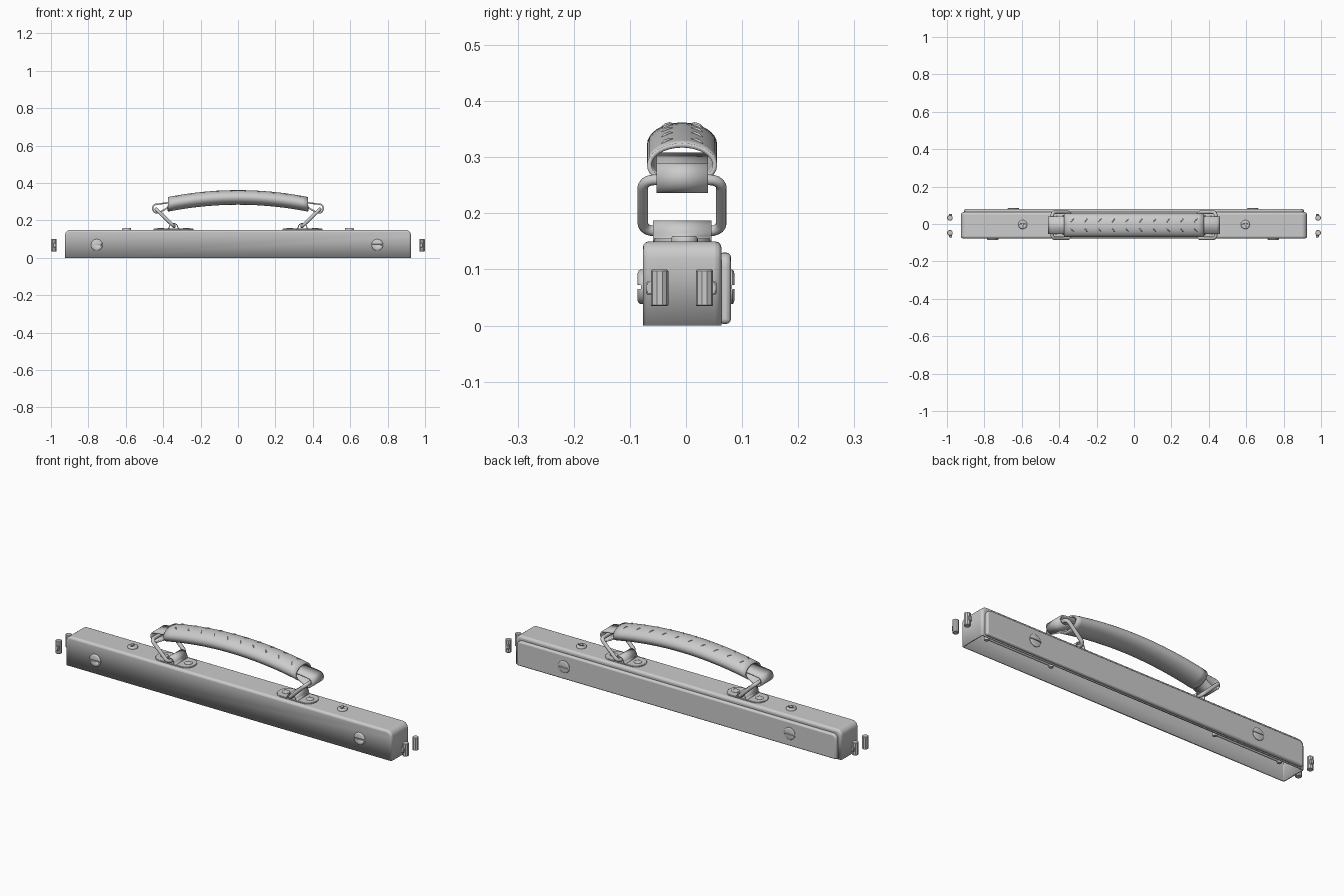
import bpy, bmesh
from math import sin, cos, pi, radians, sqrt
from mathutils import Matrix, Vector

if "Cube" in bpy.data.objects:
    bpy.data.objects.remove(bpy.data.objects["Cube"])

YC = -0.007  # body centre line in y


def finish(name, bm, bevel=0, segs=3, solid=0, angle=35):
    bmesh.ops.recalc_face_normals(bm, faces=bm.faces)
    me = bpy.data.meshes.new(name)
    bm.to_mesh(me)
    bm.free()
    ob = bpy.data.objects.new(name, me)
    bpy.context.collection.objects.link(ob)
    bpy.ops.object.select_all(action='DESELECT')
    ob.select_set(True)
    bpy.context.view_layer.objects.active = ob
    bpy.ops.object.shade_smooth_by_angle(angle=radians(angle))
    if bevel:
        m = ob.modifiers.new("bevel", 'BEVEL')
        m.width, m.segments, m.limit_method, m.angle_limit = bevel, segs, 'ANGLE', radians(40)
    if solid:
        m = ob.modifiers.new("solid", 'SOLIDIFY')
        m.thickness, m.offset = solid, -1
    return ob


def box(name, lo, hi, corner=0, open_bottom=False, **kw):
    """Box with optional rounded upper end corners and open underside."""
    bm = bmesh.new()
    bmesh.ops.create_cube(bm, size=1)
    for v in bm.verts:
        v.co = [l + (c + 0.5) * (h - l) for c, l, h in zip(v.co, lo, hi)]
    if corner:
        es = [e for e in bm.edges if all(abs(v.co.z - hi[2]) < 1e-5 for v in e.verts)
              and abs(e.verts[0].co.x - e.verts[1].co.x) < 1e-5]
        bmesh.ops.bevel(bm, geom=es, offset=corner, segments=6, profile=0.5, affect='EDGES')
    if open_bottom:
        bm.normal_update()
        bmesh.ops.delete(bm, geom=[f for f in bm.faces if f.normal.z < -0.9], context='FACES')
    return finish(name, bm, **kw)


def strip(name, path, y0, y1, closed=False, **kw):
    """Sheet from an xz path, drawn out along y."""
    bm = bmesh.new()
    a = [bm.verts.new((x, y0, z)) for x, z in path]
    b = [bm.verts.new((x, y1, z)) for x, z in path]
    n = len(path)
    for i in range(n if closed else n - 1):
        j = (i + 1) % n
        bm.faces.new((a[i], a[j], b[j], b[i]))
    return finish(name, bm, **kw)


def rod(name, pts, r, cyclic=False):
    cu = bpy.data.curves.new(name, 'CURVE')
    cu.dimensions, cu.bevel_depth, cu.bevel_resolution = '3D', r, 3
    cu.use_fill_caps = True
    sp = cu.splines.new('POLY')
    sp.points.add(len(pts) - 1)
    for p, c in zip(sp.points, pts):
        p.co = (*c, 1)
    sp.use_cyclic_u = cyclic
    ob = bpy.data.objects.new(name, cu)
    bpy.context.collection.objects.link(ob)
    return ob


def screw(name, loc, normal, r, h, slots=1, sink=0.006):
    """Domed round head with one or two cut slots."""
    rot = Vector((0, 0, 1)).rotation_difference(Vector(normal)).to_matrix().to_4x4()
    mat = Matrix.Translation(loc) @ rot
    bm = bmesh.new()
    rings = [(r, -sink), (r, h * .45), (r * .93, h * .8), (r * .8, h)]
    prev = None
    for rr, z in rings:
        ring = [bm.verts.new((rr * cos(2 * pi * i / 28), rr * sin(2 * pi * i / 28), z)) for i in range(28)]
        if prev:
            for i in range(28):
                bm.faces.new((prev[i], prev[(i + 1) % 28], ring[(i + 1) % 28], ring[i]))
        else:
            bm.faces.new(ring)
        prev = ring
    bm.faces.new(prev)
    bm.transform(mat)
    head = finish(name, bm)
    for k in range(slots):
        cb = bmesh.new()
        bmesh.ops.create_cube(cb, size=1)
        size = (2.2 * r if slots == 1 else 1.2 * r, r * .22, h * 1.2)
        cb.transform(mat @ Matrix.Rotation(k * pi / 2, 4, 'Z') @ Matrix.Translation((0, 0, h))
                     @ Matrix.Diagonal((*size, 1)))
        cut = finish(name + "_slot_cutter", cb)
        cut.hide_render = True
        cut.hide_viewport = True
        m = head.modifiers.new("slot", 'BOOLEAN')
        m.operation, m.object, m.solver = 'DIFFERENCE', cut, 'EXACT'


# Case shell (open underneath) and raised back cover
box("case_shell", (-.925, -.077, 0), (.925, .063, .15), corner=.03, open_bottom=True, bevel=.011, solid=.008)
box("back_cover", (-.908, .058, .003), (.908, .08, .13), corner=.025, bevel=.008)

# Grip tube: oval section swept along a shallow arch
RY, RZ = .0625, .039


def arch(x):
    return .323 - .037 * (x / .375) ** 2


bm = bmesh.new()
prev = None
for i in range(25):
    x = -.375 + .75 * i / 24
    ring = [bm.verts.new((x, YC + RY * cos(2 * pi * k / 32), arch(x) + RZ * sin(2 * pi * k / 32)))
            for k in range(32)]
    if prev:
        for k in range(32):
            bm.faces.new((prev[k], prev[(k + 1) % 32], ring[(k + 1) % 32], ring[k]))
    prev = ring
finish("grip", bm, solid=.008)

# Two rows of slanted stitches on top of the grip
for i in range(10):
    for side in (-1, 1):
        x = -.33 + .0733 * i
        pts = []
        for t in (-1, -.4, .4, 1):
            dy = side * .026 + t * .009
            px = x + side * t * .007
            pts.append((px, YC + dy, arch(px) + RZ * sqrt(1 - (dy / RY) ** 2) + .001 - .003 * (abs(t) == 1)))
        rod("stitch", pts, .0025)

for s in (-1, 1):
    # Inner strap folded around the ring
    path = [(.30, .308), (.36, .30)]
    path += [(.432 + .028 * cos(radians(a)), .264 + .028 * sin(radians(a))) for a in range(65, -126, -10)]
    path += [(.36, .272), (.30, .286)]
    strip("handle_strap", [(s * x, z) for x, z in path], YC - .046, YC + .046, solid=.008, angle=50)

    # Rectangular wire ring, leaning outward
    d = Vector((s * .72, 0, .69))
    c = Vector((s * .39, YC, .214))
    pts = []
    for q, (u, v) in enumerate(((1, 1), (-1, 1), (-1, -1), (1, -1))):
        for k in range(6):
            a = pi / 2 * (q + k / 5)
            pts.append(c + Vector((0, u * .05 + .02 * cos(a), 0)) + d * (v * .046 + .02 * sin(a)))
    rod("ring", pts, .0095, cyclic=True)

    # Base tab with rounded ends, a hump holding the ring, and two rivets
    bm = bmesh.new()
    out = []
    for e in (1, -1):
        for k in range(13):
            a = -pi / 2 + pi * k / 12
            out.append(bm.verts.new((s * .345 + e * (.062 + .044 * cos(a)), YC + e * .05 * sin(a), .148)))
    f = bm.faces.new(out)
    ex = bmesh.ops.extrude_face_region(bm, geom=[f])
    bmesh.ops.translate(bm, vec=(0, 0, .008), verts=[g for g in ex['geom'] if isinstance(g, bmesh.types.BMVert)])
    finish("base_tab", bm, bevel=.002, segs=2)
    hump = [(s * .345 + .037, .154)]
    hump += [(s * .345 + .026 * cos(radians(a)), .160 + .027 * sin(radians(a))) for a in range(0, 181, 12)]
    hump += [(s * .345 - .037, .154)]
    strip("ring_hump", hump, YC - .052, YC + .052, solid=.005, angle=60)
    for x in (.277, .413):
        screw("rivet", (s * x, YC, .155), (0, 0, 1), .019, .005, slots=0)

    # Case screws: front, back and top
    screw("front_screw", (s * .75 - .005, -.077, .069), (0, -1, 0), .031, .009)
    screw("back_screw", (s * .64 - .005, .08, .069), (0, 1, 0), .031, .006)
    screw("top_screw", (s * .595, YC + .004, .15), (0, 0, 1), .024, .010, slots=2)

    # Slim bars inside the case
    rod("inner_bar", [(s * .47, YC, .045), (s * .84, YC, .045)], .008)
    for x in (.47, .84):
        screw("inner_bar_end", (s * x, YC, .045), (0, 0, -1), .012, .012, slots=0)

    # Loose end catches beyond each end of the case
    for t in (-1, 1):
        cy = YC + t * .04
        bm = bmesh.new()
        bmesh.ops.create_cone(bm, cap_ends=True, segments=10, radius1=.0155, radius2=.0155, depth=.065,
                              matrix=Matrix.Translation((s * .984, cy, .067)))
        finish("end_catch", bm, bevel=.002, segs=1, angle=20)
        box("end_catch_tab", (s * .98 - .008, cy + t * .015 - .009, .055),
            (s * .98 + .008, cy + t * .015 + .006, .079), bevel=.002, segs=1)
